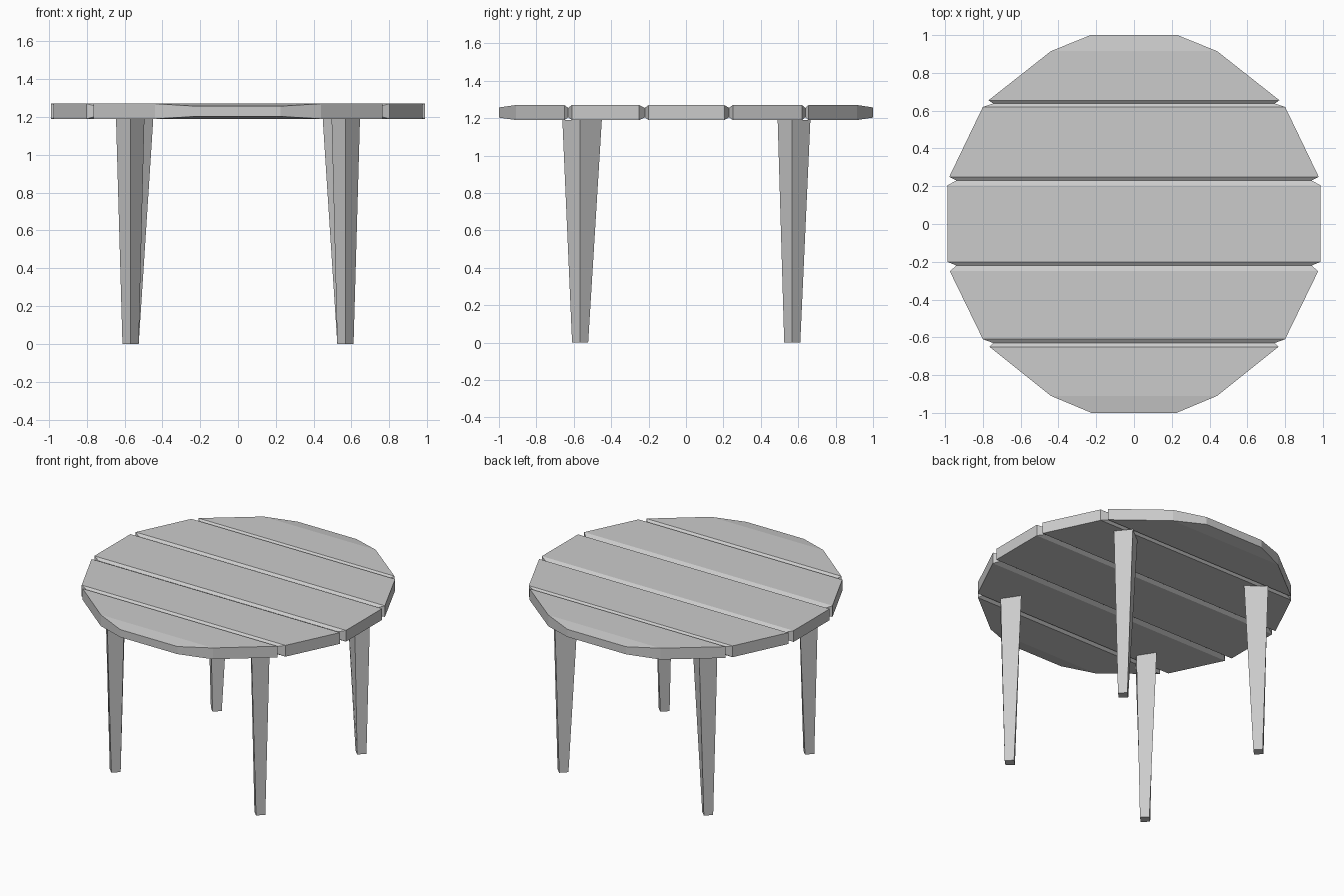
import bpy, bmesh

if "Cube" in bpy.data.objects:
    bpy.data.objects.remove(bpy.data.objects["Cube"])


def loft(name, sections):
    """Bridge a list of equal-sized rings and cap both ends."""
    bm = bmesh.new()
    rings = [[bm.verts.new(p) for p in ring] for ring in sections]
    n = len(rings[0])
    for a, b in zip(rings, rings[1:]):
        for i in range(n):
            j = (i + 1) % n
            bm.faces.new((a[i], a[j], b[j], b[i]))
    bm.faces.new(rings[0])
    bm.faces.new(rings[-1])
    bmesh.ops.recalc_face_normals(bm, faces=bm.faces)
    mesh = bpy.data.meshes.new(name)
    bm.to_mesh(mesh)
    bm.free()
    obj = bpy.data.objects.new(name, mesh)
    bpy.context.collection.objects.link(obj)
    return obj


# Plank tabletop: (y, half width, inset from top and bottom faces)
TOP_Z, BOTTOM_Z = 1.27, 1.19
stations = [
    (-1.0, 0.225, 0.013), (-0.91, 0.44, 0), (-0.65, 0.765, 0),
    (-0.63, 0.745, 0.015), (-0.61, 0.80, 0), (-0.25, 0.975, 0),
    (-0.22, 0.94, 0.015), (-0.20, 0.988, 0), (0.205, 0.988, 0),
    (0.23, 0.94, 0.015), (0.25, 0.978, 0), (0.62, 0.80, 0),
    (0.638, 0.745, 0.015), (0.655, 0.77, 0), (0.915, 0.44, 0),
    (1.0, 0.23, 0.013),
]
loft("plank_tabletop", [
    [(-w, y, BOTTOM_Z + d), (w, y, BOTTOM_Z + d),
     (w, y, TOP_Z - d), (-w, y, TOP_Z - d)]
    for y, w, d in stations])


# Tapered diamond legs: top corner reach (outward, front, inward, back)
def leg(name, side, y, reach):
    x = 0.568

    def ring(z, out, front, inner, back):
        return [(side * (x + out), y, z), (side * x, y - front, z),
                (side * (x - inner), y, z), (side * x, y + back, z)]

    loft(name, [ring(0, *[0.043] * 4), ring(BOTTOM_Z, *reach)])


for side, label in ((-1, "left"), (1, "right")):
    leg(f"front_{label}_leg", side, -0.566, (0.077, 0.095, 0.073, 0.116))
    leg(f"back_{label}_leg", side, 0.568, (0.077, 0.078, 0.12, 0.097))
